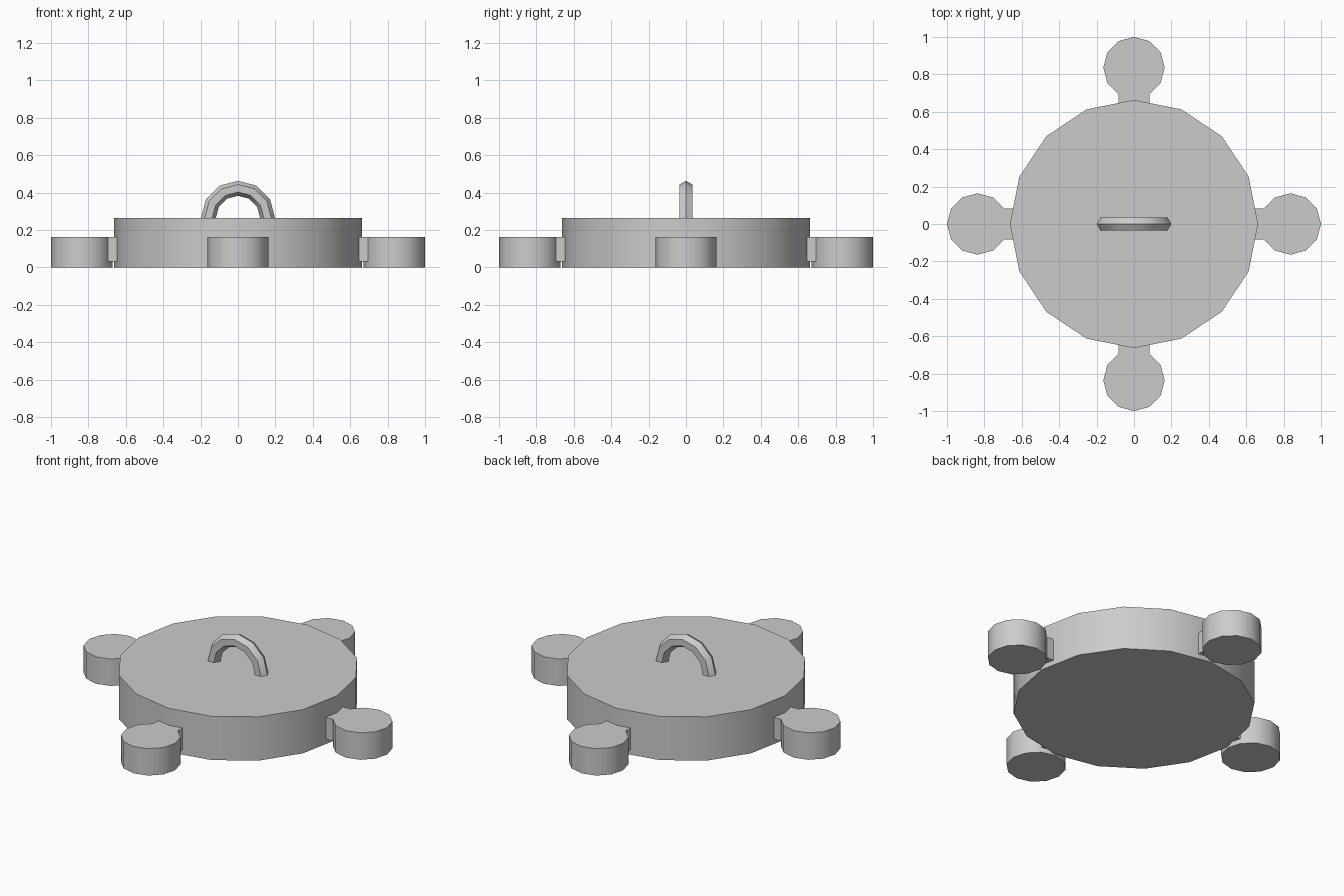
import bpy, math
from math import sin, cos, pi

if "Cube" in bpy.data.objects:
    bpy.data.objects.remove(bpy.data.objects["Cube"])

SMOOTH = math.radians(35)


def smooth(obj):
    bpy.ops.object.select_all(action='DESELECT')
    bpy.context.view_layer.objects.active = obj
    obj.select_set(True)
    bpy.ops.object.shade_smooth_by_angle(angle=SMOOTH)


def make(name, verts, faces):
    mesh = bpy.data.meshes.new(name)
    mesh.from_pydata(verts, [], faces)
    mesh.update()
    obj = bpy.data.objects.new(name, mesh)
    bpy.context.collection.objects.link(obj)
    return obj


def disc(name, x, y, radius, height, sides):
    ring = [(x + radius * cos(2 * pi * i / sides), y + radius * sin(2 * pi * i / sides))
            for i in range(sides)]
    verts = [(a, b, z) for z in (0, height) for a, b in ring]
    faces = [(i, (i + 1) % sides, (i + 1) % sides + sides, i + sides) for i in range(sides)]
    faces += [tuple(reversed(range(sides))), tuple(range(sides, 2 * sides))]
    smooth(make(name, verts, faces))


# Main round body
BODY_TOP = 0.265
disc("body", 0, 0, 0.663, BODY_TOP, 16)

# Four side pods, each joined to the body by a short block
for i, side in enumerate(("right", "back", "left", "front")):
    a = i * pi / 2
    disc(side + "_pod", 0.836 * cos(a), 0.836 * sin(a), 0.164, 0.163, 12)
    bpy.ops.mesh.primitive_cube_add(size=1, location=(0.675 * cos(a), 0.675 * sin(a), 0.0965),
                                    rotation=(0, 0, a))
    link = bpy.context.object
    link.name = side + "_connector"
    link.scale = (0.15, 0.164, 0.132)

# Arched handle: hexagonal section swept round a half circle
STEPS, SIDES, MAJOR, MINOR = 6, 6, 0.158, 0.04
verts = []
for s in range(STEPS + 1):
    t = pi * s / STEPS
    for k in range(SIDES):
        p = 2 * pi * k / SIDES
        r = MAJOR + MINOR * cos(p)
        verts.append((r * cos(t), MINOR * sin(p), BODY_TOP + r * sin(t)))
faces = []
for s in range(STEPS):
    for k in range(SIDES):
        n = (k + 1) % SIDES
        a, b = s * SIDES, (s + 1) * SIDES
        faces.append((a + k, a + n, b + n, b + k)[::-1])
faces += [tuple(range(SIDES))[::-1], tuple(range(STEPS * SIDES, (STEPS + 1) * SIDES))]
handle = make("handle", verts, faces)

# Consistent outward normals on the handle
import bmesh
bm = bmesh.new()
bm.from_mesh(handle.data)
bmesh.ops.recalc_face_normals(bm, faces=bm.faces)
bm.to_mesh(handle.data)
bm.free()
smooth(handle)
